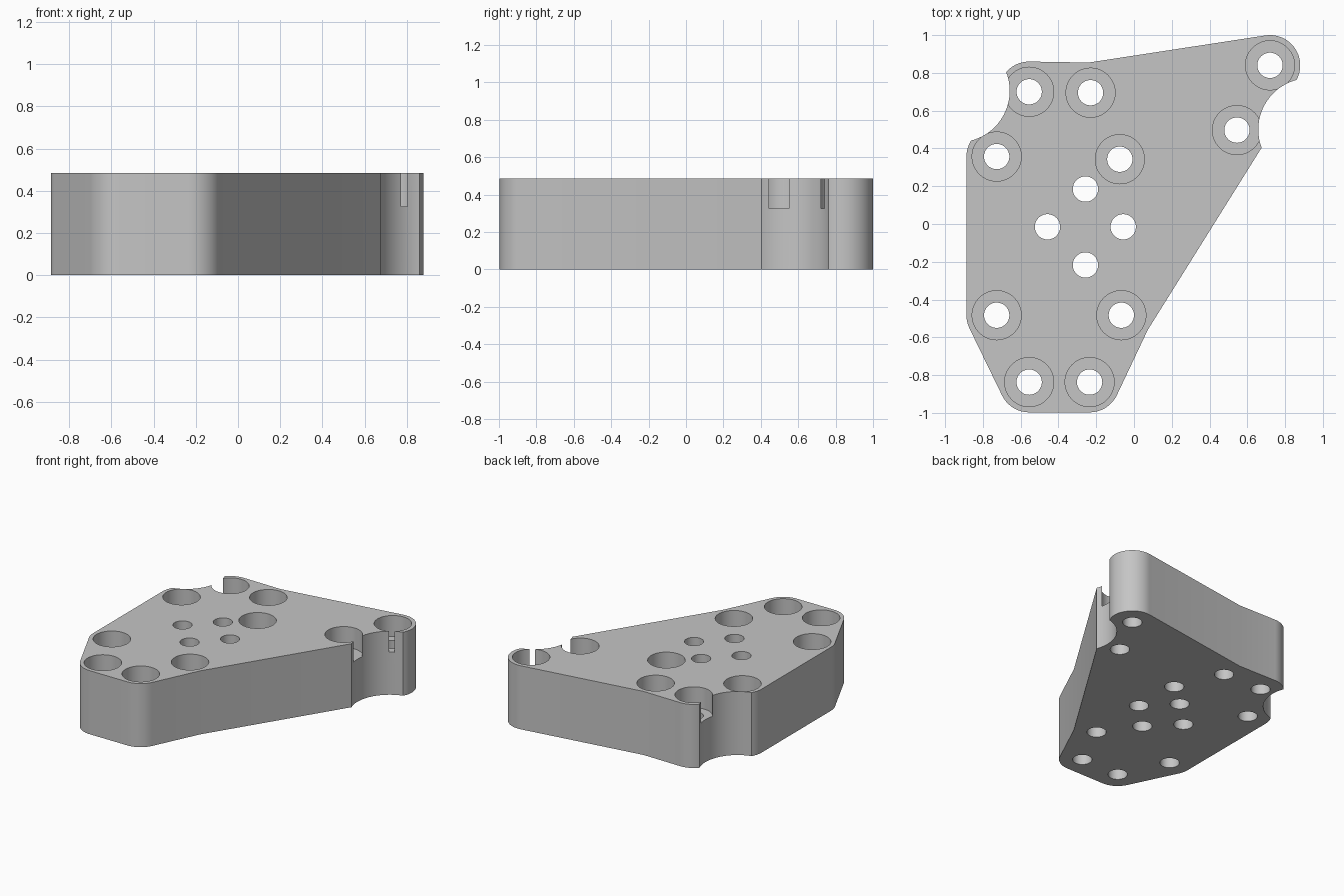
import bpy, bmesh, math
from mathutils import Vector, Matrix

if "Cube" in bpy.data.objects:
    bpy.data.objects.remove(bpy.data.objects["Cube"], do_unlink=True)

HEIGHT, FLOOR = 0.485, 0.325
RIM, BORE, HOLE, RELIEF = 0.16, 0.13, 0.067, 0.272

# Screw positions around the edge, counter-clockwise
edge_screws = [Vector(p) for p in (
    (-0.555, -0.837), (-0.235, -0.837), (-0.067, -0.483), (0.545, 0.497), (0.72, 0.84),
    (-0.23, 0.695), (-0.555, 0.70), (-0.727, 0.357), (-0.727, -0.483))]
inner_screw = Vector((-0.075, 0.343))
centre_holes = [Vector(p) for p in (
    (-0.257, 0.185), (-0.458, -0.015), (-0.057, -0.015), (-0.257, -0.217))]
reliefs = [Vector((0.93, 0.50)), Vector((-0.93, 0.705))]


def make_object(name, bm):
    mesh = bpy.data.meshes.new(name)
    bm.to_mesh(mesh)
    bm.free()
    obj = bpy.data.objects.new(name, mesh)
    bpy.context.collection.objects.link(obj)
    return obj


def rounded_outline(centres, radius):
    """Wrap a line round discs: arcs on outward corners, one point on inward ones."""
    points = []
    for i, c in enumerate(centres):
        before = c - centres[i - 1]
        after = centres[(i + 1) % len(centres)] - c
        start = math.atan2(before.y, before.x) - math.pi / 2
        turn = math.atan2(before.x * after.y - before.y * after.x, before.dot(after))
        if turn > 0:
            steps = max(1, math.ceil(turn / math.radians(5)))
            angles = [start + turn * k / steps for k in range(steps + 1)]
        else:
            angles = [start + turn / 2]
        points += [c + radius * Vector((math.cos(a), math.sin(a))) for a in angles]
    return points


def cut(target, name, centres, radius, low, high):
    """Subtract a set of upright cylinders."""
    bm = bmesh.new()
    for c in centres:
        bmesh.ops.create_cone(
            bm, cap_ends=True, segments=64, radius1=radius, radius2=radius, depth=high - low,
            matrix=Matrix.Translation((c.x, c.y, (low + high) / 2)))
    cutter = make_object(name, bm)
    cutter.hide_render = True
    mod = target.modifiers.new(name, 'BOOLEAN')
    mod.operation, mod.solver, mod.object = 'DIFFERENCE', 'EXACT', cutter
    bpy.ops.object.modifier_apply(modifier=mod.name)
    bpy.data.objects.remove(cutter, do_unlink=True)


# Solid plate
bm = bmesh.new()
base = bm.faces.new([bm.verts.new((p.x, p.y, 0)) for p in rounded_outline(edge_screws, RIM)])
top = bmesh.ops.extrude_face_region(bm, geom=[base])
bmesh.ops.translate(bm, vec=(0, 0, HEIGHT),
                    verts=[g for g in top["geom"] if isinstance(g, bmesh.types.BMVert)])
bmesh.ops.recalc_face_normals(bm, faces=bm.faces)
plate = make_object("mounting_plate", bm)
bpy.ops.object.select_all(action='DESELECT')
bpy.context.view_layer.objects.active = plate
plate.select_set(True)

# Side reliefs, counterbores and through holes
screws = edge_screws + [inner_screw]
cut(plate, "side_reliefs", reliefs, RELIEF, -0.1, HEIGHT + 0.1)
cut(plate, "counterbores", screws, BORE, FLOOR, HEIGHT + 0.1)
cut(plate, "through_holes", screws + centre_holes, HOLE, -0.1, HEIGHT + 0.1)

# Material and shading
grey = bpy.data.materials.new("plain_grey")
grey.use_nodes = True
colour = (0.56, 0.56, 0.56, 1)
grey.diffuse_color = colour
grey.node_tree.nodes["Principled BSDF"].inputs["Base Color"].default_value = colour
plate.data.materials.clear()
plate.data.materials.append(grey)
bpy.ops.object.shade_smooth_by_angle(angle=math.radians(25))
